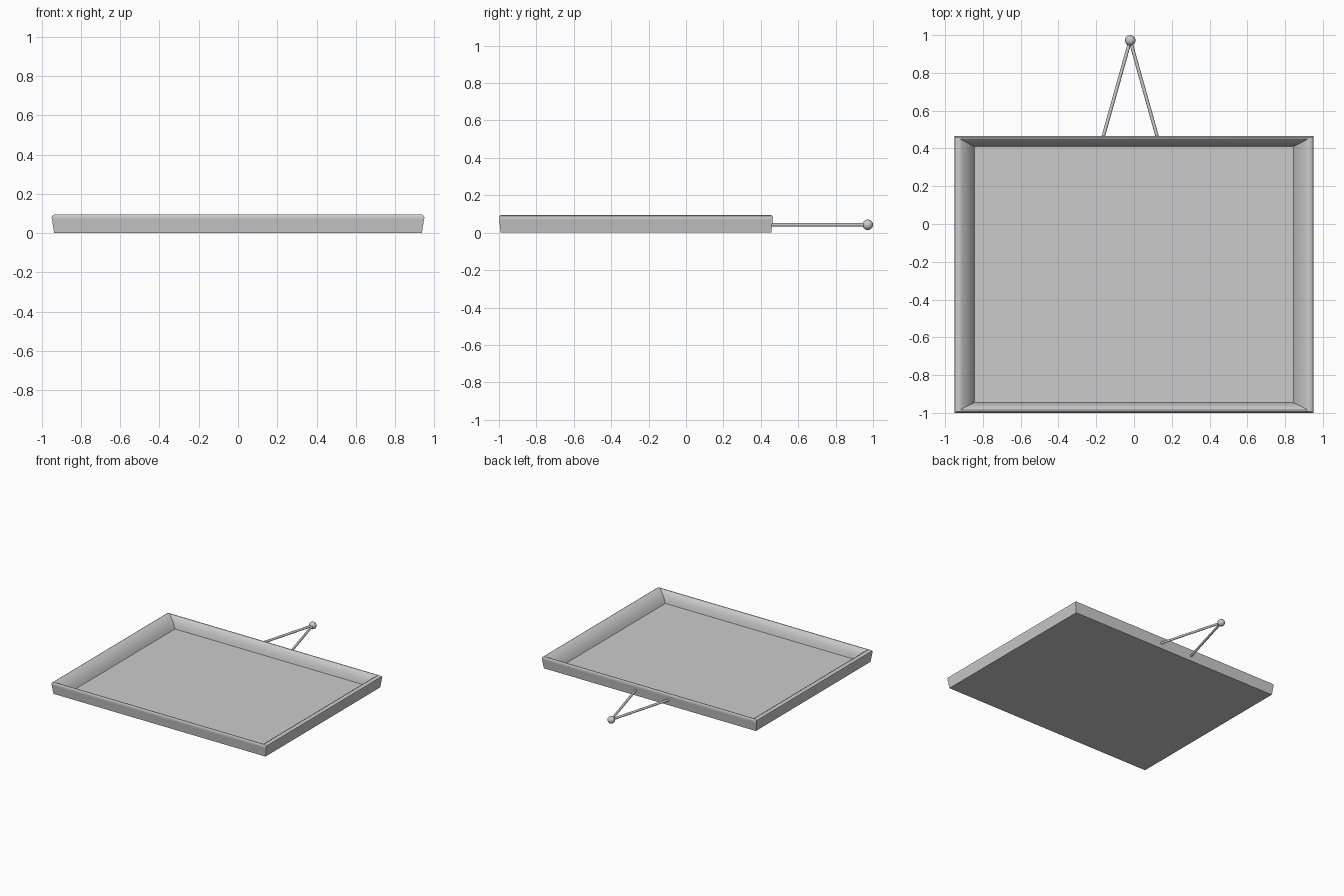
import bpy, bmesh
from mathutils import Vector

if "Cube" in bpy.data.objects:
    bpy.data.objects.remove(bpy.data.objects["Cube"])

HX, HY, CY = 0.95, 0.7325, -0.2675   # frame half sizes and y centre


def finish(bm, name, angle=0.6):
    bmesh.ops.recalc_face_normals(bm, faces=bm.faces)
    me = bpy.data.meshes.new(name)
    bm.to_mesh(me)
    bm.free()
    ob = bpy.data.objects.new(name, me)
    bpy.context.collection.objects.link(ob)
    bpy.ops.object.select_all(action='DESELECT')
    ob.select_set(True)
    bpy.context.view_layer.objects.active = ob
    bpy.ops.object.shade_smooth_by_angle(angle=angle)
    return ob


def rect(bm, ix, iy, z):
    return [bm.verts.new((sx * (HX - ix), CY + sy * (HY - iy), z))
            for sx, sy in ((-1, -1), (1, -1), (1, 1), (-1, 1))]


# Frame: moulding profile (x inset, y inset, z) from outer bottom to panel edge
profile = [(0.013, 0.009, 0), (0.003, 0.002, 0.065), (0, 0, 0.078), (0.003, 0.002, 0.088),
           (0.014, 0.008, 0.094), (0.027, 0.014, 0.094), (0.038, 0.02, 0.088),
           (0.058, 0.031, 0.075), (0.080, 0.042, 0.052), (0.096, 0.050, 0.028),
           (0.106, 0.055, 0.008)]
bm = bmesh.new()
loops = [rect(bm, *p) for p in profile]
for a, b in zip(loops, loops[1:]):
    for i in range(4):
        j = (i + 1) % 4
        bm.faces.new((a[i], a[j], b[j], b[i]))
bm.faces.new(loops[0])
bm.faces.new(loops[-1])
finish(bm, "picture_frame")

# Hanging cords meeting at the nail
apex = Vector((-0.02, 0.972, 0.042))
for side, x in (("left", -0.165), ("right", 0.125)):
    start = Vector((x, 0.455, 0.042))
    d = apex - start
    bpy.ops.mesh.primitive_cylinder_add(vertices=16, radius=0.009, depth=d.length,
                                        location=(start + apex) / 2)
    ob = bpy.context.object
    ob.name = "hanging_cord_" + side
    ob.rotation_euler = d.to_track_quat('Z', 'Y').to_euler()
    bpy.ops.object.shade_smooth_by_angle()

# Round nail head
bpy.ops.mesh.primitive_uv_sphere_add(segments=24, ring_count=12, radius=0.028, location=apex)
bpy.context.object.name = "nail_head"
bpy.ops.object.shade_smooth()
